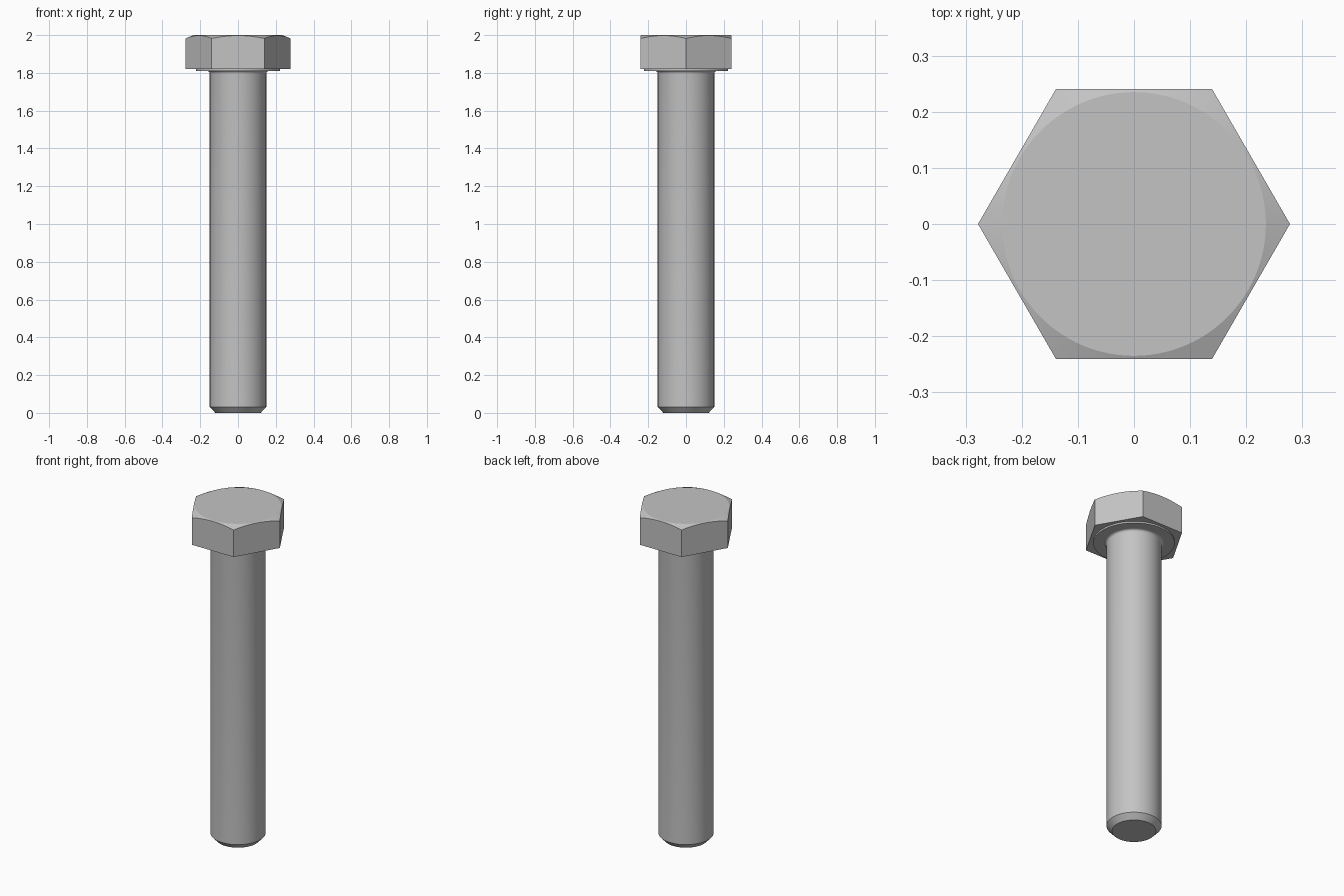
import bpy
import bmesh
import math

cube = bpy.data.objects.get("Cube")
if cube:
    bpy.data.objects.remove(cube, do_unlink=True)

steel = bpy.data.materials.new("steel grey")
steel.use_nodes = True
GREY = (0.55, 0.55, 0.55, 1)
steel.diffuse_color = GREY
steel.node_tree.nodes["Principled BSDF"].inputs["Base Color"].default_value = GREY


def lathe(name, profile, sides):
    """Revolve (radius, height) points about z into a closed solid."""
    bm = bmesh.new()
    rings = []
    for radius, z in profile:
        angles = [math.tau * i / sides for i in range(sides)]
        rings.append([bm.verts.new((radius * math.cos(a), radius * math.sin(a), z))
                      for a in angles])
    for low, high in zip(rings, rings[1:]):
        for i in range(sides):
            j = (i + 1) % sides
            bm.faces.new((low[i], low[j], high[j], high[i]))
    bm.faces.new(rings[0][::-1])
    bm.faces.new(rings[-1])
    mesh = bpy.data.meshes.new(name)
    bm.to_mesh(mesh)
    bm.free()
    mesh.materials.append(steel)
    obj = bpy.data.objects.new(name, mesh)
    bpy.context.collection.objects.link(obj)
    return obj


def activate(obj):
    bpy.ops.object.select_all(action="DESELECT")
    obj.select_set(True)
    bpy.context.view_layer.objects.active = obj


# Shank with chamfered tip and small fillet under the head
FILLET = 0.014
fillet = [(0.15 + FILLET * (1 - math.cos(a)), 1.81 - FILLET * (1 - math.sin(a)))
          for a in (math.radians(d) for d in range(0, 91, 15))]
shank = lathe("shank", [(0.12, 0), (0.15, 0.032)] + fillet + [(0.164, 1.815)], 64)

# Raised round bearing face under the head
washer_face = lathe("washer_face", [(0.222, 1.81), (0.222, 1.825)], 64)

# Hexagonal head, its top corners trimmed by a shallow cone
head = lathe("hex_head", [(0.278, 1.82), (0.278, 2)], 6)
cone = lathe("head_chamfer_cutter", [(0.4, 1.7), (0.4, 1.9325), (0.235, 2)], 96)
cone.hide_render = True
trim = head.modifiers.new("corner_chamfer", "BOOLEAN")
trim.operation = "INTERSECT"
trim.solver = "EXACT"
trim.object = cone
activate(head)
bpy.ops.object.modifier_apply(modifier=trim.name)
bpy.data.objects.remove(cone, do_unlink=True)

for part in (shank, washer_face, head):
    activate(part)
    bpy.ops.object.shade_smooth_by_angle(angle=math.radians(20))
